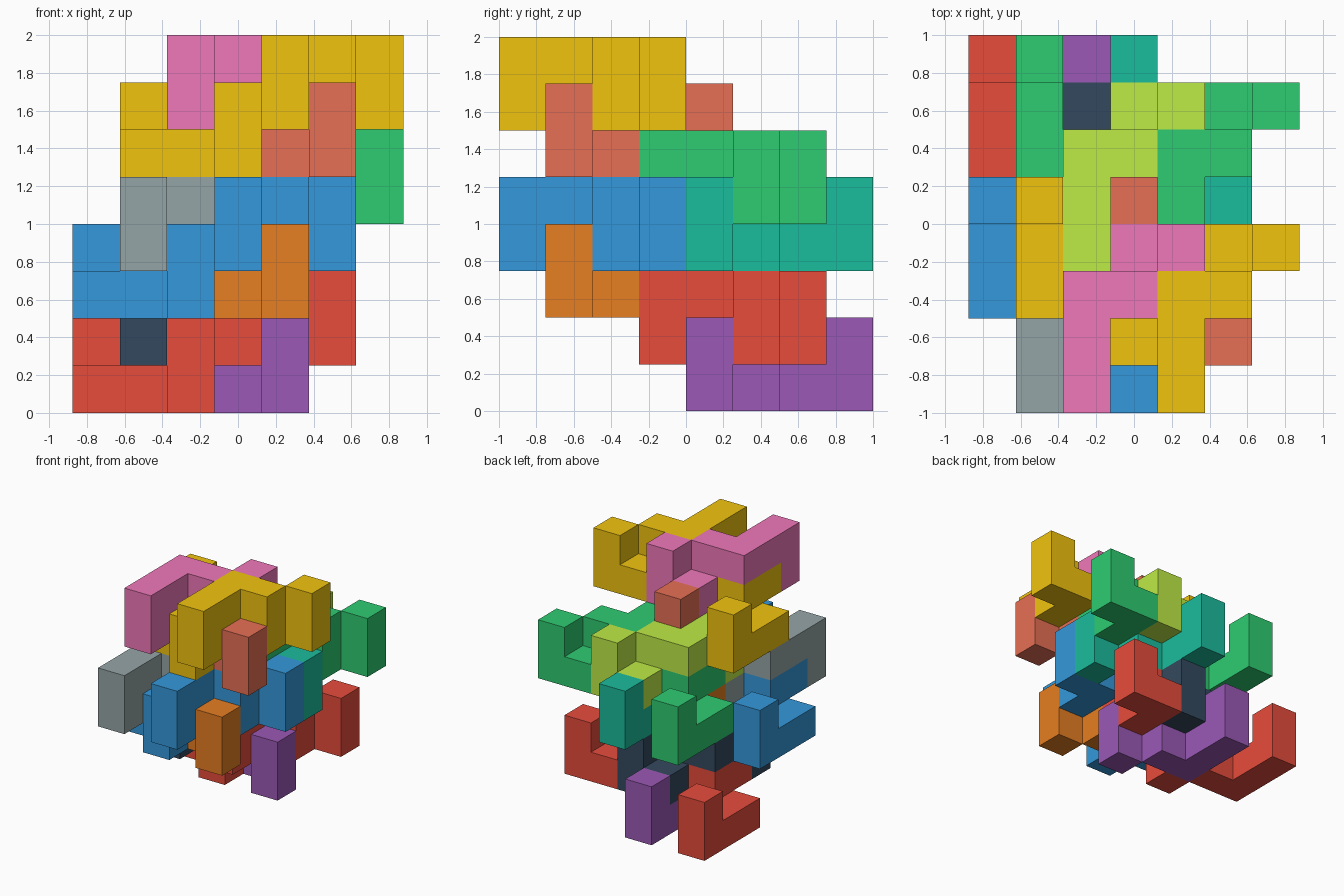
import bpy, bmesh
from mathutils import Vector, Color

if "Cube" in bpy.data.objects:
    bpy.data.objects.remove(bpy.data.objects["Cube"])

CELL = 0.25
ORIGIN = Vector((-0.875, -1.0, 0.0))   # lower corner of the cell grid

# One interlocking piece, nine cells on two levels
TOP = [(0, 0), (0, 1), (0, 2), (1, 2), (2, 3)]
BOTTOM = [(0, 0), (1, 2), (1, 3), (2, 3)]
HANGING = {(x, y, 1) for x, y in TOP} | {(x, y, 0) for x, y in BOTTOM}
UPRIGHT = {(x, 3 - y, 1 - z) for x, y, z in HANGING}   # half turn about x


def paint(r, g, b):
    """Linear colour from 0-255 screen values."""
    return (*Color((r / 255, g / 255, b / 255)).from_srgb_to_scene_linear(), 1)


def add_piece(name, cells, offset, color):
    """Closed skin around a set of grid cells, flat areas merged."""
    bm = bmesh.new()
    for cell in cells:
        for axis in range(3):
            for side in (-1, 1):
                step = Vector((0, 0, 0))
                step[axis] = side
                if tuple(int(c + s) for c, s in zip(cell, step)) in cells:
                    continue
                u, v = Vector((0, 0, 0)), Vector((0, 0, 0))
                u[(axis + 1) % 3] = 0.5
                v[(axis + 2) % 3] = 0.5 * side
                mid = Vector(cell) + Vector((0.5, 0.5, 0.5)) + step * 0.5
                corners = (mid - u - v, mid + u - v, mid + u + v, mid - u + v)
                bm.faces.new([bm.verts.new((c + Vector(offset)) * CELL + ORIGIN)
                              for c in corners])
    bmesh.ops.remove_doubles(bm, verts=bm.verts[:], dist=0.001)
    bmesh.ops.dissolve_limit(bm, angle_limit=0.01, verts=bm.verts[:], edges=bm.edges[:])
    mesh = bpy.data.meshes.new(name)
    bm.to_mesh(mesh)
    bm.free()
    mat = bpy.data.materials.new(name + "_color")
    mat.diffuse_color = color
    mat.use_nodes = True
    mat.node_tree.nodes["Principled BSDF"].inputs["Base Color"].default_value = mat.diffuse_color
    mesh.materials.append(mat)
    bpy.context.collection.objects.link(bpy.data.objects.new(name, mesh))


RED, PURPLE, BLUE = paint(231, 76, 60), paint(155, 89, 182), paint(52, 152, 219)
ORANGE, GREEN, TEAL = paint(230, 126, 34), paint(46, 204, 113), paint(26, 188, 156)
YELLOW, SALMON, DARK = paint(241, 196, 15), paint(231, 112, 85), paint(52, 73, 94)
GREY, LIME, PINK = paint(149, 165, 166), paint(190, 235, 70), paint(240, 120, 186)

# Pairs of pieces in each layer: left and right, two cells apart
LAYERS = [
    ("layer1_upright", UPRIGHT, (0, 4, 0), RED, PURPLE),
    ("layer1_hanging", HANGING, (1, 3, 1), DARK, RED),
    ("layer2_upright", UPRIGHT, (0, 1, 2), BLUE, ORANGE),
    ("layer2_hanging", HANGING, (1, 0, 3), GREY, BLUE),
    ("layer3_upright", UPRIGHT, (1, 4, 3), GREEN, TEAL),
    ("layer3_hanging", HANGING, (2, 3, 4), LIME, GREEN),
    ("layer4_upright", UPRIGHT, (1, 1, 5), YELLOW, SALMON),
    ("layer4_hanging", HANGING, (2, 0, 6), PINK, YELLOW),
]
for name, cells, (x, y, z), left, right in LAYERS:
    add_piece(name + "_piece_left", cells, (x, y, z), left)
    add_piece(name + "_piece_right", cells, (x + 2, y, z), right)
